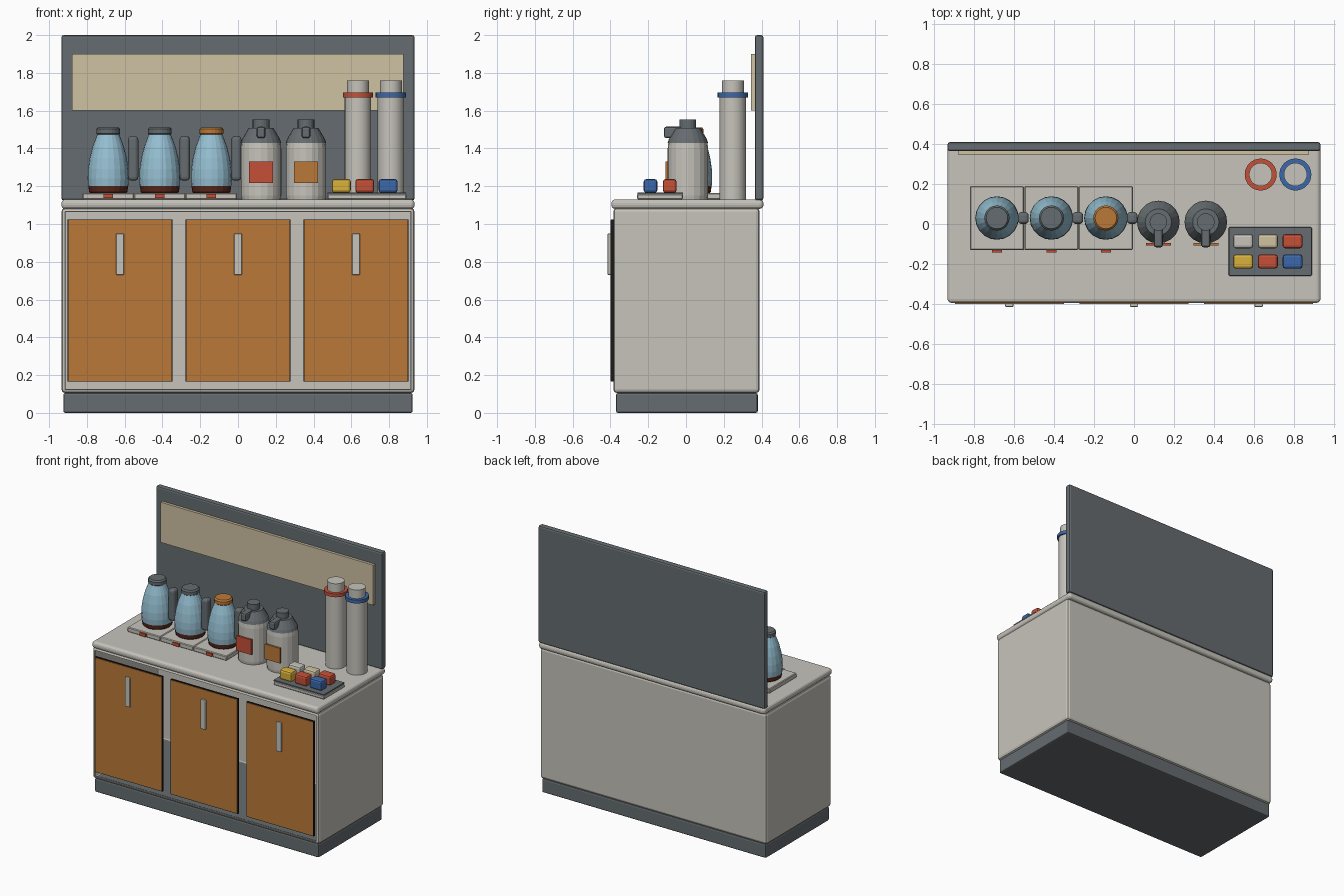
import bpy, bmesh, math

cube = bpy.data.objects.get("Cube")
if cube:
    bpy.data.objects.remove(cube, do_unlink=True)


def material(name, r, g, b):
    m = bpy.data.materials.new(name)
    m.use_nodes = True
    m.diffuse_color = (r, g, b, 1)
    m.node_tree.nodes["Principled BSDF"].inputs["Base Color"].default_value = (r, g, b, 1)
    return m


LIGHT = material("warm light grey", 0.57, 0.55, 0.50)
DARK = material("slate grey", 0.13, 0.15, 0.16)
ORANGE = material("burnt orange", 0.50, 0.19, 0.04)
SKY = material("pale blue", 0.30, 0.52, 0.64)
CREAM = material("cream", 0.62, 0.54, 0.36)
RED = material("red", 0.56, 0.08, 0.04)
BLUE = material("blue", 0.045, 0.14, 0.40)
YELLOW = material("yellow", 0.70, 0.44, 0.045)
BROWN = material("dark brown", 0.10, 0.022, 0.012)
BLACK = material("black", 0.01, 0.01, 0.01)


def add_object(name, bm, mat):
    mesh = bpy.data.meshes.new(name)
    bm.to_mesh(mesh)
    bm.free()
    mesh.materials.append(mat)
    obj = bpy.data.objects.new(name, mesh)
    bpy.context.collection.objects.link(obj)
    return obj


def box(name, x, y, z, mat, bevel=0.0, segments=2, open_front=False):
    """Box from (low, high) ranges, with an optional bevel."""
    bm = bmesh.new()
    bmesh.ops.create_cube(bm, size=1)
    for v in bm.verts:
        for axis, (low, high) in enumerate((x, y, z)):
            v.co[axis] = high if v.co[axis] > 0 else low
    if bevel:
        bmesh.ops.bevel(bm, geom=bm.edges[:], offset=bevel, segments=segments,
                        profile=0.5, affect='EDGES')
    if open_front:
        front = [f for f in bm.faces if f.normal.y < -0.99]
        bmesh.ops.delete(bm, geom=front, context='FACES')
    return add_object(name, bm, mat)


def lathe(name, x, y, profile, mat, sides=20, smooth=False):
    """Closed solid turned from (radius, height) points, bottom to top."""
    bm = bmesh.new()
    rings = []
    for r, z in profile:
        rings.append([bm.verts.new((x + r * math.cos(a), y + r * math.sin(a), z))
                      for a in (math.tau * i / sides for i in range(sides))])
    for low, high in zip(rings, rings[1:]):
        for i in range(sides):
            j = (i + 1) % sides
            bm.faces.new((low[i], low[j], high[j], high[i]))
    bm.faces.new(rings[0][::-1])
    bm.faces.new(rings[-1])
    obj = add_object(name, bm, mat)
    if smooth:
        bpy.ops.object.select_all(action='DESELECT')
        obj.select_set(True)
        bpy.context.view_layer.objects.active = obj
        bpy.ops.object.shade_smooth_by_angle(angle=math.radians(35))
    return obj


def around(center, width):
    return (center - width / 2, center + width / 2)


# Cabinet: plinth, hollow body, counter and back panel
box("plinth", (-0.925, 0.925), (-0.37, 0.38), (0, 0.105), DARK, 0.01)
body = box("cabinet_body", (-0.935, 0.935), (-0.385, 0.39), (0.105, 1.085), LIGHT,
           0.02, open_front=True)
wall = body.modifiers.new("wall", 'SOLIDIFY')
wall.thickness = 0.008
wall.offset = -1
box("cabinet_floor", (-0.91, 0.91), (-0.36, 0.37), (0.112, 0.118), DARK)
box("counter", (-0.935, 0.935), (-0.395, 0.41), (1.08, 1.13), LIGHT, 0.02, 3)
box("back_panel", (-0.935, 0.935), (0.365, 0.41), (1.125, 2.0), DARK, 0.012)
box("menu_board", (-0.88, 0.875), (0.345, 0.368), (1.6, 1.9), CREAM)

# Doors with dark edges and handles
for i in range(3):
    x = (i - 1) * 0.625
    box(f"door_edge_{i}", around(x, 0.556), (-0.397, -0.383), (0.166, 1.024), BLACK)
    box(f"door_{i}", around(x, 0.546), (-0.401, -0.39), (0.17, 1.02), ORANGE)
    box(f"door_handle_{i}", around(x, 0.042), (-0.416, -0.398), (0.73, 0.95), LIGHT, 0.006)

# Jugs standing on warmer plates
JUG = [(0.106, 1.2), (0.109, 1.24), (0.107, 1.29), (0.098, 1.35), (0.083, 1.41),
       (0.064, 1.46), (0.057, 1.48)]
LID = [(0.055, 1.47), (0.063, 1.478), (0.063, 1.502), (0.054, 1.512)]
for i, lid in enumerate((DARK, DARK, ORANGE)):
    x, y = -0.687 + i * 0.273, 0.03
    box(f"warmer_{i}", around(x, 0.272), (-0.13, 0.19), (1.13, 1.165), LIGHT, 0.005, 1)
    box(f"warmer_switch_{i}", around(x, 0.05), (-0.143, -0.128), (1.137, 1.16), RED)
    lathe(f"jug_base_{i}", x, y, [(0.094, 1.163), (0.101, 1.17), (0.106, 1.205)], BROWN)
    lathe(f"jug_{i}", x, y, JUG, SKY)
    lathe(f"jug_lid_{i}", x, y, LID, lid)
    box(f"jug_handle_{i}", around(x + 0.132, 0.054), around(y, 0.06), (1.23, 1.465),
        DARK, 0.018, 3)

# Pump flasks with spouts and labels
for i, label in enumerate((RED, ORANGE)):
    x, y = 0.122 + i * 0.238, 0.01
    lathe(f"flask_{i}", x, y, [(0.104, 1.13), (0.107, 1.15), (0.107, 1.4), (0.103, 1.435)], LIGHT)
    lathe(f"flask_shoulder_{i}", x, y, [(0.107, 1.43), (0.1, 1.45), (0.066, 1.508)], DARK)
    lathe(f"flask_knob_{i}", x, y, [(0.044, 1.5), (0.044, 1.552)], DARK)
    box(f"flask_spout_{i}", around(x, 0.046), (-0.117, 0.0), (1.455, 1.515), DARK, 0.012)
    box(f"flask_label_{i}", around(x, 0.126), (-0.109, -0.095), (1.218, 1.33), label)

# Cup dispensers
for i, band in enumerate((RED, BLUE)):
    x, y = 0.635 + i * 0.174, 0.248
    lathe(f"dispenser_tube_{i}", x, y, [(0.07, 1.13), (0.07, 1.68)], LIGHT, 32, True)
    lathe(f"dispenser_band_{i}", x, y, [(0.08, 1.67), (0.08, 1.695)], band, 32, True)
    lathe(f"dispenser_cups_{i}", x, y, [(0.058, 1.68), (0.058, 1.76)], LIGHT, 32, True)

# Tray of sachets
box("tray", (0.473, 0.892), (-0.26, -0.015), (1.13, 1.16), LIGHT, 0.006, 1)
box("tray_top", (0.475, 0.89), (-0.258, -0.017), (1.158, 1.167), DARK)
rows = ((YELLOW, RED, BLUE), (LIGHT, CREAM, RED))
for r, row in enumerate(rows):
    for c, mat in enumerate(row):
        box(f"sachets_{r}_{c}", around(0.547 + c * 0.124, 0.1),
            around(-0.188 + r * 0.102, 0.072), (1.165, 1.238), mat, 0.014)
